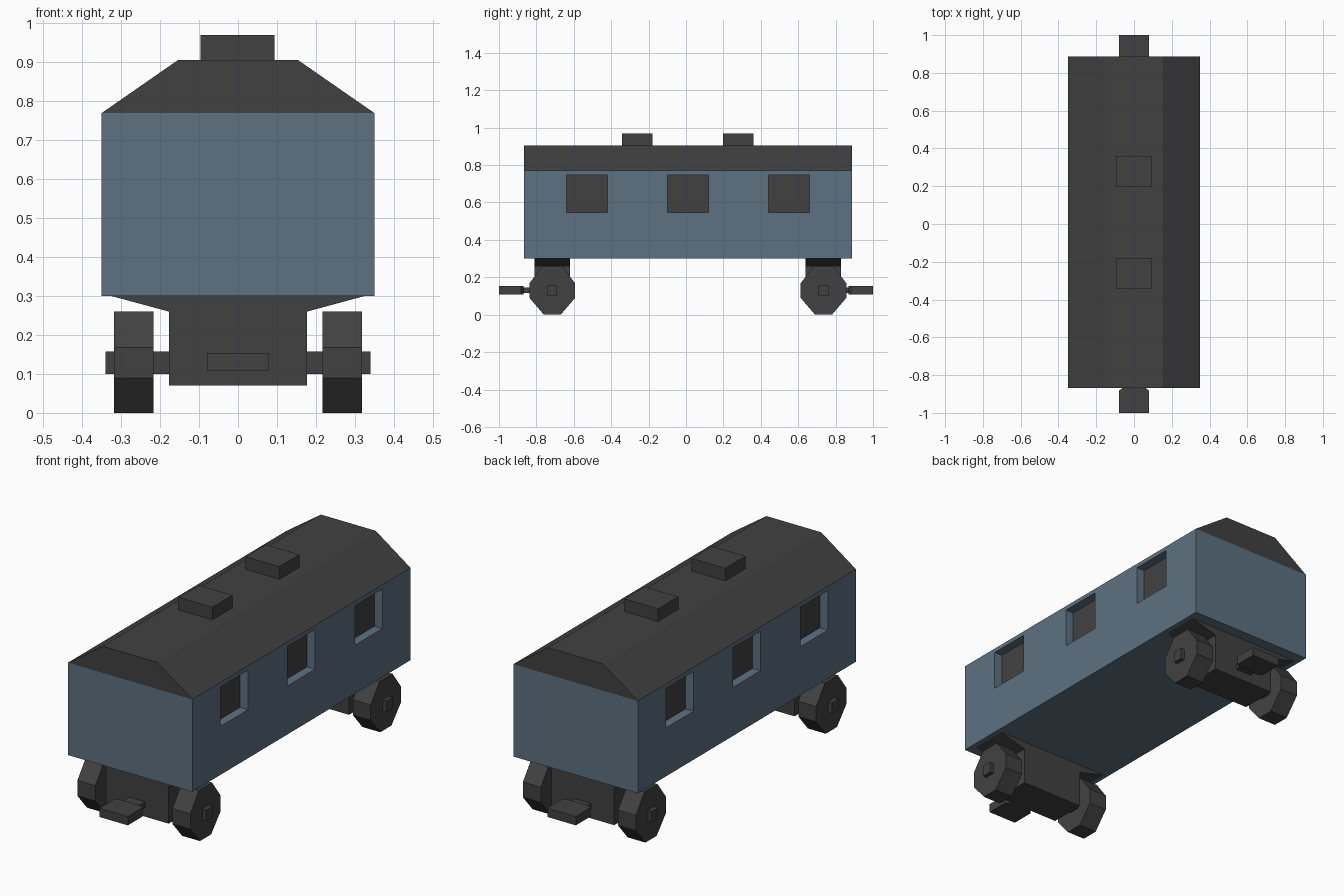
import bpy, bmesh
from mathutils import Vector

if "Cube" in bpy.data.objects:
    bpy.data.objects.remove(bpy.data.objects["Cube"])

def material(name, rgb):
    m = bpy.data.materials.new(name)
    m.diffuse_color = (*rgb, 1)
    m.use_nodes = True
    m.node_tree.nodes["Principled BSDF"].inputs["Base Color"].default_value = m.diffuse_color
    return m

GREY = material("dark grey", (0.053, 0.053, 0.053))
BLUE = material("slate blue", (0.109, 0.164, 0.22))

def finish(name, bm, *mats):
    bmesh.ops.recalc_face_normals(bm, faces=bm.faces)
    me = bpy.data.meshes.new(name)
    bm.to_mesh(me)
    bm.free()
    for m in mats:
        me.materials.append(m)
    ob = bpy.data.objects.new(name, me)
    bpy.context.collection.objects.link(ob)
    return ob

def prism(name, profile, place, a, b, mat=GREY):
    """Extrude a 2D profile from a to b; place(u, v, t) maps it to space."""
    bm = bmesh.new()
    lo = [bm.verts.new(place(u, v, a)) for u, v in profile]
    hi = [bm.verts.new(place(u, v, b)) for u, v in profile]
    bm.faces.new(lo)
    bm.faces.new(hi[::-1])
    n = len(profile)
    for i in range(n):
        j = (i + 1) % n
        bm.faces.new((lo[i], lo[j], hi[j], hi[i]))
    return finish(name, bm, mat)

def along_y(u, v, t): return (u, t, v)
def along_x(u, v, t): return (t, u, v)
def along_z(u, v, t): return (u, v, t)

def mirrored(half):
    """Complete a right-half profile (bottom to top) across x = 0."""
    return half + [(-u, v) for u, v in reversed(half)]

def box(name, x0, x1, y0, y1, z0, z1, mat=GREY):
    return prism(name, [(x0, y0), (x1, y0), (x1, y1), (x0, y1)], along_z, z0, z1, mat)

Y0, Y1, MID = -0.867, 0.887, 0.01

# Carriage body with recessed windows
WINDOWS = [MID - 0.54, MID, MID + 0.54]
WZ0, WZ1, WH = 0.547, 0.748, 0.11
bm = bmesh.new()
bmesh.ops.create_cube(bm, size=1)
for v in bm.verts:
    v.co = (v.co.x * 0.70, MID + v.co.y * (Y1 - Y0), 0.535 + v.co.z * 0.47)
cuts = [((0, y + s * WH, 0), (0, 1, 0)) for y in WINDOWS for s in (-1, 1)]
cuts += [((0, 0, z), (0, 0, 1)) for z in (WZ0, WZ1)]
for co, no in cuts:
    bmesh.ops.bisect_plane(bm, geom=bm.verts[:] + bm.edges[:] + bm.faces[:],
                           plane_co=Vector(co), plane_no=Vector(no))
bmesh.ops.recalc_face_normals(bm, faces=bm.faces)
panes = []
for f in bm.faces:
    c = f.calc_center_median()
    if abs(f.normal.x) > 0.9 and WZ0 < c.z < WZ1 and any(abs(c.y - y) < WH for y in WINDOWS):
        panes.append(f)
bmesh.ops.inset_individual(bm, faces=panes, thickness=0.0, depth=-0.045)
for f in bm.faces:
    c = f.calc_center_median()
    if abs(f.normal.x) > 0.9 and abs(c.x) < 0.32:
        f.material_index = 1
finish("carriage_body", bm, BLUE, GREY)

# Roof and its vents
prism("roof", mirrored([(0.35, 0.77), (0.154, 0.906)]), along_y, Y0, Y1)
for i, y in enumerate((MID - 0.27, MID + 0.27)):
    box(f"roof_vent_{i}", -0.096, 0.094, y - 0.081, y + 0.081, 0.90, 0.97)

# Running gear at both ends
WHEEL = mirrored([(0.045, 0.0), (0.122, 0.09), (0.122, 0.168), (0.053, 0.26)])
for end, s in (("front", -1), ("rear", 1)):
    y = MID + s * 0.725
    # bogie block flaring out under the floor
    prism(f"{end}_bogie", mirrored([(0.177, 0.07), (0.177, 0.26), (0.325, 0.30)]),
          along_y, y - 0.095, y + 0.095)
    box(f"{end}_axle", -0.34, 0.34, y - 0.026, y + 0.026, 0.10, 0.157)
    wheel = [(y + u, v) for u, v in WHEEL]
    for side, a, b in (("left", -0.318, -0.217), ("right", 0.217, 0.318)):
        prism(f"{end}_{side}_wheel", wheel, along_x, a, b)
    # coupler: bevelled head on a narrower neck
    head = mirrored([(0.08, s * 1.0), (0.08, s * 0.882), (0.06, s * 0.868)])
    prism(f"{end}_coupler_head", head, along_z, 0.108, 0.153)
    ya, yb = sorted((y + s * 0.08, s * 0.88))
    box(f"{end}_coupler_neck", -0.045, 0.045, ya, yb, 0.117, 0.146)
